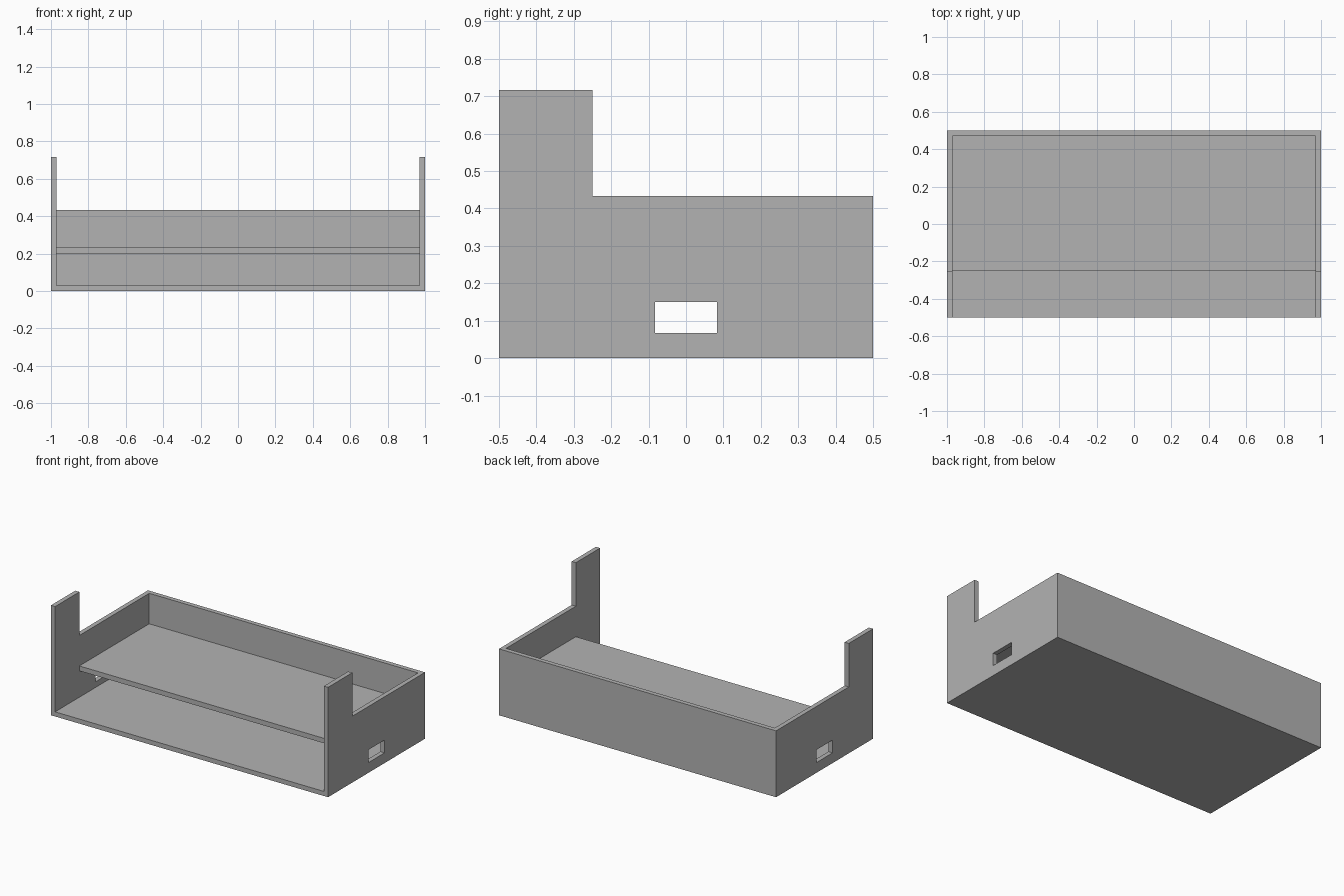
import bpy

cube = bpy.data.objects.get("Cube")
if cube:
    bpy.data.objects.remove(cube, do_unlink=True)

WALL = 0.03          # panel thickness
HEIGHT = 0.717       # front posts
RIM = 0.433          # tray rim
POST_BACK = -0.25    # rear edge of posts and front edge of shelf

grey = bpy.data.materials.new("plain grey")
grey.use_nodes = True
colour = (0.45, 0.45, 0.45, 1)
grey.diffuse_color = colour
grey.node_tree.nodes["Principled BSDF"].inputs["Base Color"].default_value = colour


def box(name, x, y, z):
    """Box spanning the (min, max) pairs x, y and z."""
    spans = (x, y, z)
    bpy.ops.mesh.primitive_cube_add(size=1)
    ob = bpy.context.object
    ob.name = name
    for v in ob.data.vertices:
        v.co = [lo + (c + 0.5) * (hi - lo) for c, (lo, hi) in zip(v.co, spans)]
    ob.data.materials.append(grey)
    return ob


def cut(target, x, y, z):
    """Remove a box-shaped volume from the target."""
    cutter = box("cutter", x, y, z)
    cutter.hide_render = True
    mod = target.modifiers.new("cut", "BOOLEAN")
    mod.operation = "DIFFERENCE"
    mod.solver = "EXACT"
    mod.object = cutter
    bpy.context.view_layer.objects.active = target
    bpy.ops.object.modifier_apply(modifier=mod.name)
    bpy.data.objects.remove(cutter, do_unlink=True)


# Tray body: floor, back and sides in one piece, open at front and top
tray = box("tray_body", (-1, 1), (-0.5, 0.5), (0, HEIGHT))
cut(tray, (WALL - 1, 1 - WALL), (-0.6, 0.5 - WALL), (WALL, 1))

# Lower rim behind the two front posts
cut(tray, (-1.1, 1.1), (POST_BACK, 0.6), (RIM, 1))

# Rectangular opening through both side walls
cut(tray, (-1.1, 1.1), (-0.083, 0.083), (0.067, 0.15))

# Raised shelf between the sides
box("shelf", (WALL - 1, 1 - WALL), (POST_BACK, 0.5 - WALL), (0.202, 0.234))
